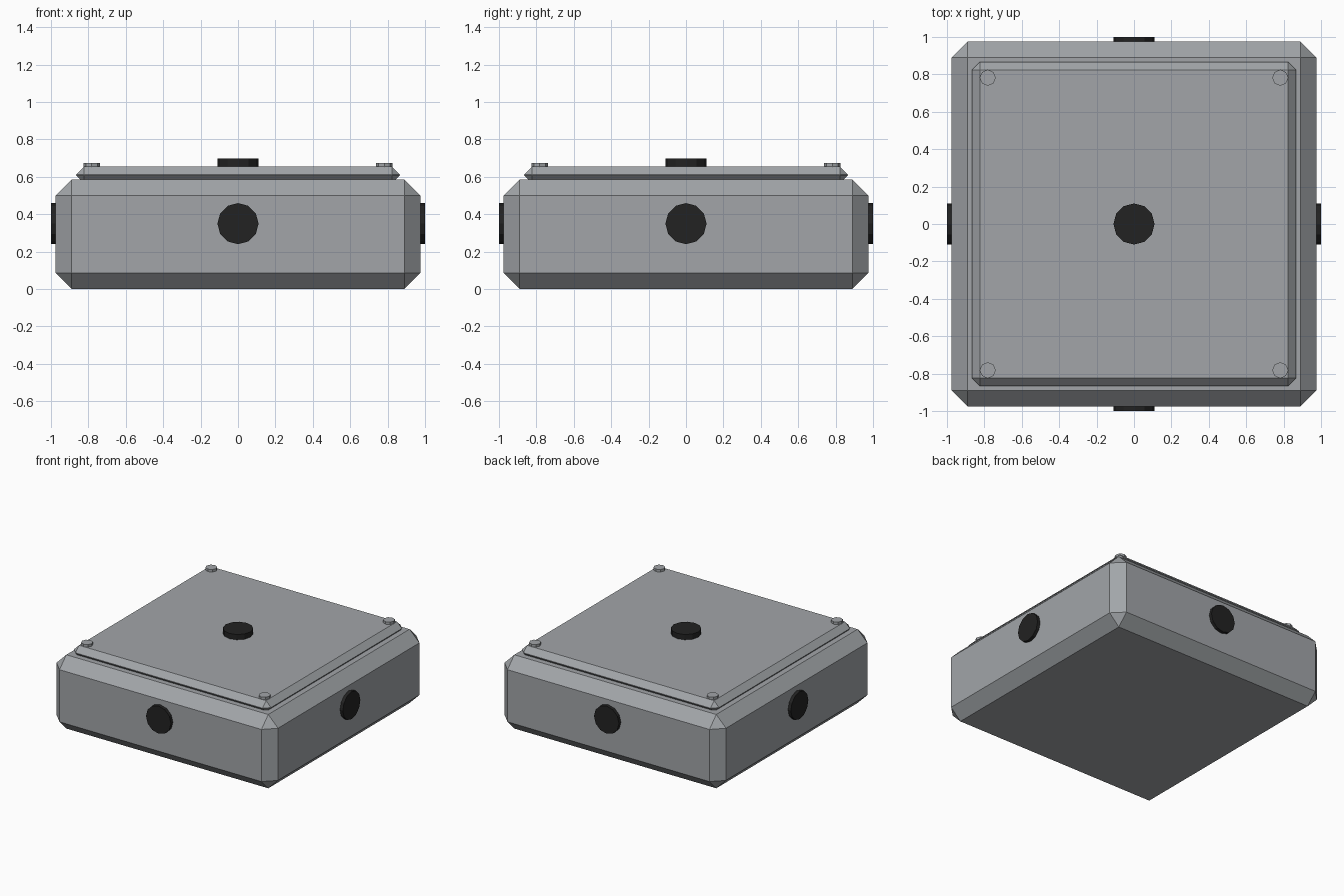
import bpy, math

if "Cube" in bpy.data.objects:
    bpy.data.objects.remove(bpy.data.objects["Cube"])

def material(name, col):
    m = bpy.data.materials.new(name)
    m.diffuse_color = (*col, 1)
    m.use_nodes = True
    m.node_tree.nodes["Principled BSDF"].inputs["Base Color"].default_value = m.diffuse_color
    return m

GREY = material("grey metal", (0.36, 0.378, 0.395))
BLACK = material("black rubber", (0.016, 0.016, 0.016))

def finish(name, mat):
    ob = bpy.context.object
    ob.name = name
    ob.data.materials.append(mat)
    return ob

def bevel_box(name, half, z0, z1, bevel):
    bpy.ops.mesh.primitive_cube_add(size=2, location=(0, 0, (z0 + z1) / 2))
    ob = finish(name, GREY)
    ob.scale = (half, half, (z1 - z0) / 2)
    bpy.ops.object.transform_apply(location=False, rotation=False, scale=True)
    b = ob.modifiers.new("bevel", 'BEVEL')
    b.width = bevel
    b.segments = 1

def disc(name, mat, sides, r, depth, loc, rot=(0, 0, 0)):
    bpy.ops.mesh.primitive_cylinder_add(vertices=sides, radius=r, depth=depth,
                                        location=loc, rotation=rot)
    finish(name, mat)

# Chamfered body and lid
bevel_box("box_body", 0.975, 0, 0.587, 0.086)
bevel_box("box_lid", 0.867, 0.565, 0.655, 0.0435)

# Corner bolts
for sx in (-1, 1):
    for sy in (-1, 1):
        disc("lid_bolt", GREY, 8, 0.043, 0.04, (sx * 0.782, sy * 0.782, 0.655))

# Knockout plugs: one on the lid, one on each side
disc("top_plug", BLACK, 12, 0.11, 0.08, (0, 0, 0.657))
for i in range(4):
    a = i * math.pi / 2
    disc("side_plug", BLACK, 12, 0.11, 0.08,
         (0.96 * math.cos(a), 0.96 * math.sin(a), 0.35), (0, math.pi / 2, a))
